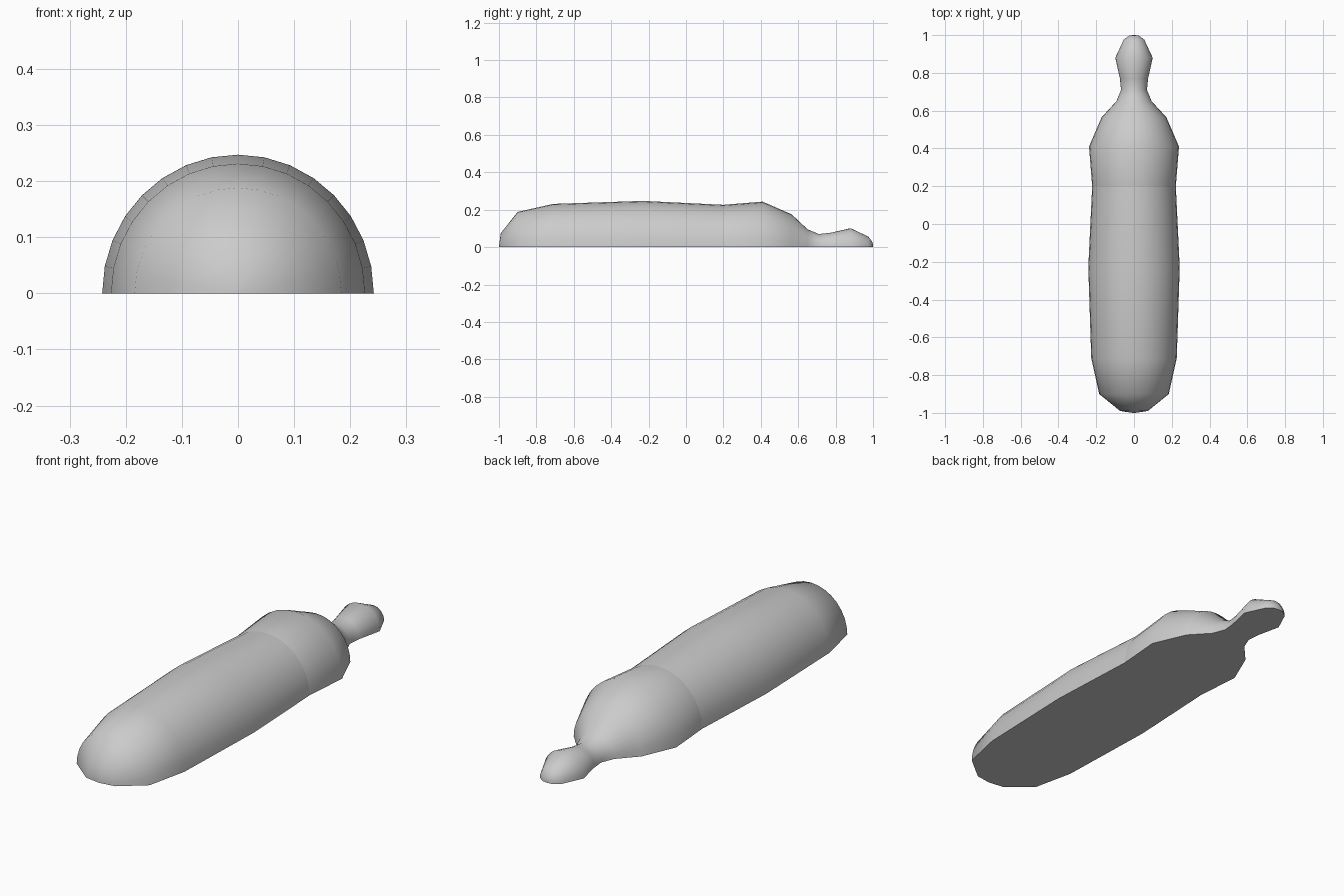
import bpy, bmesh
from math import pi, sin, cos, radians

if "Cube" in bpy.data.objects:
    bpy.data.objects.remove(bpy.data.objects["Cube"])

SEGS = 16  # sides around the half circle


def half_lathe(name, profile, smooth_angle):
    """Sweep a (y, radius) profile half a turn about y, with a flat underside."""
    bm = bmesh.new()
    rings = []
    for y, r in profile:
        rings.append([bm.verts.new((0.98 * r * cos(pi * i / SEGS), y, r * sin(pi * i / SEGS)))
                      for i in range(SEGS + 1)])
    for a, b in zip(rings, rings[1:]):
        for i in range(SEGS):
            bm.faces.new((a[i], a[i + 1], b[i + 1], b[i]))
        bm.faces.new((a[0], b[0], b[SEGS], a[SEGS]))
    for ring in (rings[0], rings[-1]):
        bm.faces.new(ring)
    bmesh.ops.recalc_face_normals(bm, faces=bm.faces)
    mesh = bpy.data.meshes.new(name)
    bm.to_mesh(mesh)
    bm.free()
    obj = bpy.data.objects.new(name, mesh)
    bpy.context.collection.objects.link(obj)
    bpy.ops.object.select_all(action='DESELECT')
    obj.select_set(True)
    bpy.context.view_layer.objects.active = obj
    bpy.ops.object.shade_smooth_by_angle(angle=radians(smooth_angle))
    return obj


# Long rounded body
half_lathe("body", [(-1.0, 0.006), (-0.99, 0.075), (-0.9, 0.188), (-0.71, 0.231),
                    (-0.23, 0.247), (0.2, 0.226)], 65)

# Shoulder, narrow neck and knob
half_lathe("neck_and_knob", [(0.2, 0.226), (0.41, 0.243), (0.565, 0.175), (0.65, 0.095),
                             (0.71, 0.07), (0.77, 0.076), (0.88, 0.101), (0.975, 0.056),
                             (0.998, 0.025), (1.0, 0.004)], 65)
